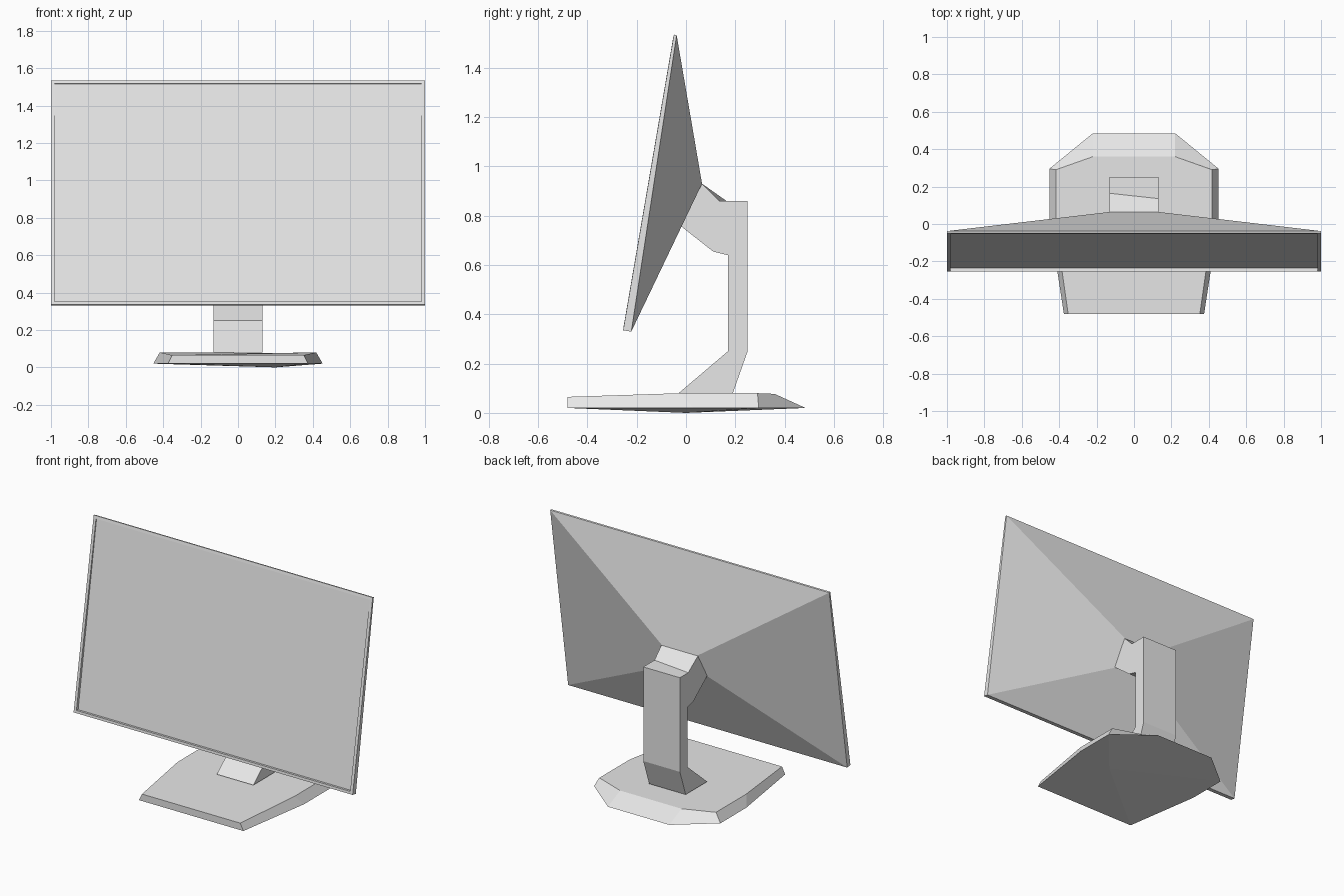
import bpy
import bmesh
from mathutils import Vector

if "Cube" in bpy.data.objects:
    bpy.data.objects.remove(bpy.data.objects["Cube"], do_unlink=True)

grey = bpy.data.materials.new("light grey")
grey.use_nodes = True
COLOUR = (0.8, 0.8, 0.8, 1)
grey.diffuse_color = COLOUR
grey.node_tree.nodes["Principled BSDF"].inputs["Base Color"].default_value = COLOUR


def finish(name, bm):
    bmesh.ops.recalc_face_normals(bm, faces=bm.faces)
    mesh = bpy.data.meshes.new(name)
    bm.to_mesh(mesh)
    bm.free()
    mesh.materials.append(grey)
    obj = bpy.data.objects.new(name, mesh)
    bpy.context.collection.objects.link(obj)
    return obj


def loft(name, rings, cap_start=True):
    """Join equal-sized rings of points with quads and cap the ends."""
    bm = bmesh.new()
    loops = [[bm.verts.new(p) for p in ring] for ring in rings]
    for a, b in zip(loops, loops[1:]):
        for i in range(len(a)):
            j = (i + 1) % len(a)
            bm.faces.new((a[i], a[j], b[j], b[i]))
    if cap_start:
        bm.faces.new(loops[0])
    bm.faces.new(loops[-1])
    return finish(name, bm)


def panel(x, top, bottom):
    """Rectangle across the width, from (y, z) at its top and bottom."""
    return [(-x, *bottom), (x, *bottom), (x, *top), (-x, *top)]


def mirrored(half):
    """Close a +x half outline by mirroring it."""
    return half + [(-x, y, z) for x, y, z in reversed(half)]


# Tilted display: recessed screen, bezel, tapered rim and pyramid back
loft("display", [
    panel(0.981, (-0.047, 1.515), (-0.235, 0.35)),
    panel(0.981, (-0.053, 1.517), (-0.253, 0.352)),
    panel(1.0, (-0.049, 1.535), (-0.255, 0.335)),
    panel(1.0, (-0.038, 1.533), (-0.222, 0.33)),
    panel(0.125, (0.065, 0.93), (-0.03, 0.765)),
])

# Stand: column with slanted foot and arm reaching to the display
profile = [(-0.03, 0.08), (0.19, 0.08), (0.25, 0.25), (0.25, 0.86),
           (0.15, 0.86), (0.065, 0.93), (-0.03, 0.765), (0.11, 0.655),
           (0.17, 0.64), (0.17, 0.25)]
stand = loft("stand", [[(x, y, z) for y, z in profile] for x in (-0.131, 0.131)])
# The ridge on top of the arm runs slightly askew
for v in stand.data.vertices:
    if (v.co - Vector((v.co.x, 0.15, 0.86))).length < 0.001:
        v.co.y -= 0.11 * v.co.x

# Base: bevelled plate with a sloping rear edge
lower = mirrored([(0.375, -0.48, 0.02), (0.453, 0.03, 0.02),
                  (0.453, 0.295, 0.02), (0.22, 0.485, 0.02)])
upper = mirrored([(0.352, -0.48, 0.065), (0.418, -0.02, 0.08),
                  (0.418, 0.29, 0.08), (0.22, 0.36, 0.077)])
base = loft("base", [lower, upper], cap_start=False)

# Shallow underside meeting at one low resting point
bm = bmesh.new()
tip = bm.verts.new((0.2, 0, 0))
rim = [bm.verts.new(p) for p in lower]
for i, v in enumerate(rim):
    bm.faces.new((v, tip, rim[(i + 1) % len(rim)]))
under = finish("base_underside", bm)
under.data.flip_normals() if under.data.polygons[0].normal.z > 0 else None
